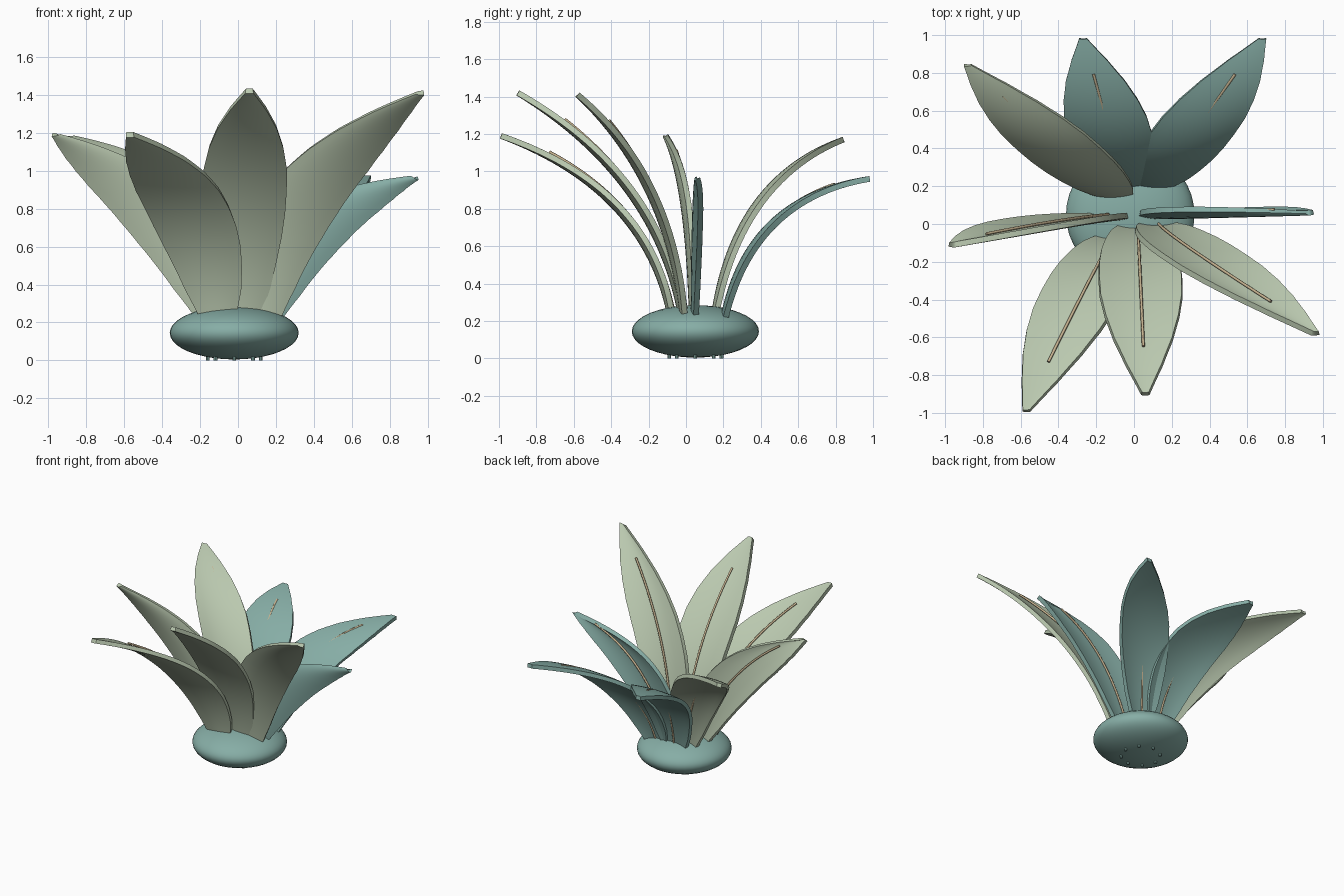
import bpy, bmesh, math
from mathutils import Vector

cube = bpy.data.objects.get("Cube")
if cube:
    bpy.data.objects.remove(cube, do_unlink=True)


def material(name, rgb):
    mat = bpy.data.materials.new(name)
    mat.use_nodes = True
    mat.diffuse_color = (*rgb, 1)
    mat.node_tree.nodes["Principled BSDF"].inputs["Base Color"].default_value = (*rgb, 1)
    return mat


SAGE = material("sage green", (0.49, 0.58, 0.43))
TEAL = material("dusty teal", (0.24, 0.42, 0.38))
TAN = material("tan vein", (0.57, 0.45, 0.28))
CENTRE = Vector((-0.02, 0.05, 0.0))


def select_only(obj):
    bpy.ops.object.select_all(action="DESELECT")
    obj.select_set(True)
    bpy.context.view_layer.objects.active = obj


def add_object(name, data, mat):
    obj = bpy.data.objects.new(name, data)
    data.materials.append(mat)
    bpy.context.collection.objects.link(obj)
    return obj


def bezier(base, ctrl, tip, t):
    return base * (1 - t) ** 2 + ctrl * 2 * t * (1 - t) + tip * t * t


# Half width of a leaf along its length
WIDTHS = [0.10, 0.145, 0.175, 0.20, 0.215, 0.22, 0.217, 0.195, 0.155, 0.095, 0.02]


def half_width(t):
    s = t * (len(WIDTHS) - 1)
    i = min(int(s), len(WIDTHS) - 2)
    return WIDTHS[i] + (WIDTHS[i + 1] - WIDTHS[i]) * (s - i)


def leaf(name, base, tip, bend_x, bend_z, mat, rows=30, cols=8):
    base, tip = Vector(base), Vector(tip)
    span = tip - base
    ctrl = base + Vector((span.x * bend_x, span.y * 0.16, span.z * bend_z))

    # Blade: a cupped strip swept along the arc
    bm = bmesh.new()
    grid = []
    for r in range(rows + 1):
        t = r / rows
        p, w = bezier(base, ctrl, tip, t), half_width(t)
        grid.append([])
        for c in range(cols + 1):
            u = 2 * c / cols - 1
            cup = 0.03 * u * u * w / max(WIDTHS)
            grid[-1].append(bm.verts.new(p + Vector((u * w, cup, 0))))
    for r in range(rows):
        for c in range(cols):
            a, b = grid[r], grid[r + 1]
            bm.faces.new((a[c], a[c + 1], b[c + 1], b[c]))
    mesh = bpy.data.meshes.new(name)
    bm.to_mesh(mesh)
    bm.free()
    obj = add_object(name, mesh, mat)
    solid = obj.modifiers.new("thickness", "SOLIDIFY")
    solid.thickness = 0.03
    solid.offset = 0
    select_only(obj)
    bpy.ops.object.modifier_apply(modifier=solid.name)
    bpy.ops.object.shade_smooth_by_angle(angle=math.radians(35))

    # Vein: a thin round cord along the midline
    curve = bpy.data.curves.new(name + "_vein", "CURVE")
    curve.dimensions = "3D"
    curve.bevel_depth = 0.008
    curve.bevel_resolution = 1
    curve.use_fill_caps = True
    spline = curve.splines.new("POLY")
    spline.points.add(rows)
    for i, point in enumerate(spline.points):
        p = bezier(base, ctrl, tip, 0.83 * i / rows) + Vector((0, 0.021, 0.021))
        point.co = (*p, 1)
    add_object(name + "_vein", curve, TAN)


# Bulb
bpy.ops.mesh.primitive_uv_sphere_add(segments=40, ring_count=20, radius=1,
                                     location=CENTRE + Vector((0, 0, 0.145)))
bulb = bpy.context.object
bulb.name = "bulb"
bulb.scale = (0.34, 0.34, 0.14)
bulb.data.materials.append(TEAL)
bpy.ops.object.shade_smooth_by_angle()

# Root nubs under the bulb
for i in range(8):
    a = i * math.tau / 8
    spot = CENTRE + Vector((0.14 * math.cos(a), 0.14 * math.sin(a), 0.012))
    bpy.ops.mesh.primitive_cylinder_add(vertices=8, radius=0.01, depth=0.024, location=spot)
    bpy.context.object.name = f"root_nub_{i + 1}"
    bpy.context.object.data.materials.append(TEAL)

# Leaves: base, tip, sideways bend, upward bend
leaf("tall_front_leaf", (0.02, -0.03, 0.24), (0.06, -0.9, 1.42), 0.2, 0.62, SAGE)
leaf("tall_left_leaf", (0.13, -0.02, 0.24), (0.96, -0.58, 1.41), 0.1, 0.62, SAGE)
leaf("front_right_leaf", (-0.11, -0.09, 0.25), (-0.57, -0.99, 1.19), 0.2, 0.7, SAGE)
leaf("right_leaf", (-0.13, 0.03, 0.24), (-0.96, -0.11, 1.19), 0.34, 0.74, SAGE)
leaf("back_right_leaf", (-0.11, 0.15, 0.24), (-0.88, 0.84, 1.17), 0.25, 0.78, SAGE)
leaf("low_left_leaf", (0.13, 0.04, 0.22), (0.93, 0.06, 0.96), 0.28, 0.86, TEAL)
leaf("low_back_left_leaf", (0.11, 0.2, 0.22), (0.68, 0.98, 0.96), 0.2, 0.87, TEAL)
leaf("low_back_right_leaf", (-0.05, 0.2, 0.22), (-0.27, 0.98, 0.96), 0.2, 0.87, TEAL)
